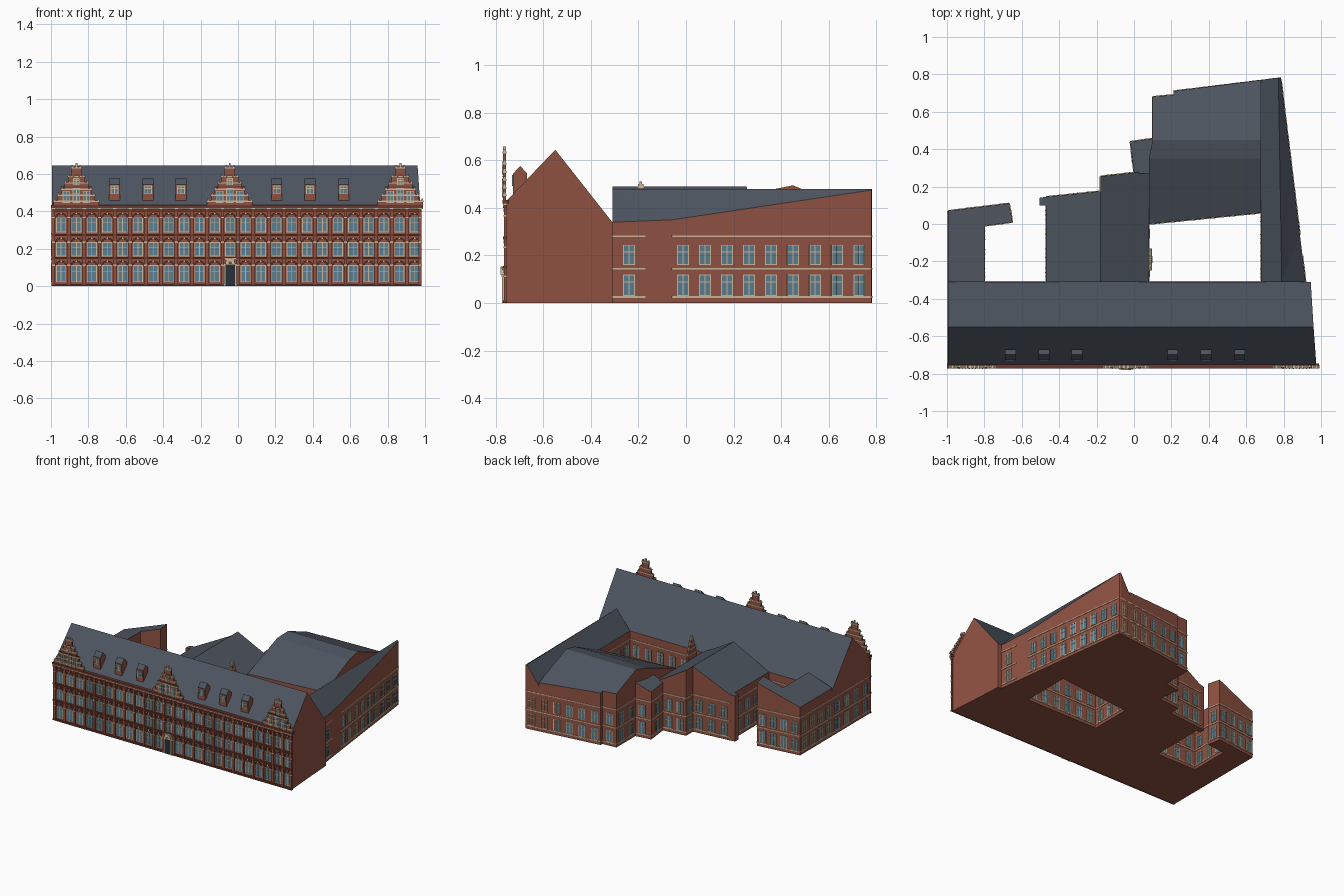
import bpy, bmesh, math
from mathutils import Vector


def material(name, rgb):
    m = bpy.data.materials.new(name)
    m.diffuse_color = (*rgb, 1)
    return m


BRICK = material("brick", (0.28, 0.085, 0.055))
DARK_BRICK = material("dark_brick", (0.15, 0.04, 0.028))
SLATE = material("slate", (0.075, 0.09, 0.115))
CREAM = material("cream_stone", (0.60, 0.48, 0.32))
GLASS = material("glass", (0.10, 0.21, 0.29))
DOOR = material("door_paint", (0.02, 0.03, 0.04))


def finish(name, bm, mats):
    bmesh.ops.recalc_face_normals(bm, faces=bm.faces)
    me = bpy.data.meshes.new(name)
    bm.to_mesh(me)
    bm.free()
    for m in mats:
        me.materials.append(m)
    ob = bpy.data.objects.new(name, me)
    bpy.context.collection.objects.link(ob)


def block(name, tops, base=0.0):
    """Roof polygons with brick walls dropped from their outer edges."""
    bm = bmesh.new()
    cache = {}

    def vert(x, y, z):
        k = (round(x, 4), round(y, 4), round(z, 4))
        if k not in cache:
            cache[k] = bm.verts.new(k)
        return cache[k]

    edges = {(a, b) for p in tops for a, b in zip(p, p[1:] + p[:1])}
    for p in tops:
        bm.faces.new([vert(*v) for v in p]).material_index = 1
        bm.faces.new([vert(x, y, base) for x, y, z in reversed(p)])
    for a, b in edges:
        if (b, a) not in edges:
            bm.faces.new([vert(*a), vert(*b), vert(*b[:2], base), vert(*a[:2], base)])
    finish(name, bm, [BRICK, SLATE])


bags = {}


def bag(name, mat):
    return bags.setdefault(name, (bmesh.new(), mat))[0]


def frame(p0, p1):
    """Wall frame: origin, direction along the wall, outward normal, length."""
    o, e = Vector((*p0, 0)), Vector((*p1, 0))
    d = (e - o).normalized()
    return o, d, Vector((d.y, -d.x, 0)), (e - o).length


def prism(bm, f, outline, n0, n1):
    """Extrude a (u, z) outline on a wall from depth n0 to n1."""
    o, d, n, _ = f
    a, b = [[bm.verts.new(o + d * u + n * k + Vector((0, 0, z))) for u, z in outline] for k in (n0, n1)]
    bm.faces.new(a[::-1])
    bm.faces.new(b)
    for i in range(len(a)):
        j = (i + 1) % len(a)
        bm.faces.new([a[i], a[j], b[j], b[i]])


def box(bm, f, u0, u1, z0, z1, n0, n1):
    prism(bm, f, [(u0, z0), (u1, z0), (u1, z1), (u0, z1)], n0, n1)


def arch(bm, f, u, z, r0, r1, squash, n0, n1, seg=6):
    pt = lambda r, i: (u + r * math.cos(math.pi * i / seg), z + squash * r * math.sin(math.pi * i / seg))
    prism(bm, f, [pt(r1, i) for i in range(seg + 1)] + [pt(r0, i) for i in range(seg, -1, -1)], n0, n1)


def window(f, u, z0, z1, w=0.05, n=0.0):
    h, t = w / 2, 0.004
    box(bag("window_glass", GLASS), f, u - h, u + h, z0, z1, n - 0.002, n + 0.002)
    bars = bag("window_frames", CREAM)
    zt = z0 + (z1 - z0) * 0.62
    for a in (u - h, u - t / 2, u + h - t):
        box(bars, f, a, a + t, z0, z1, n - 0.002, n + 0.005)
    for b in (z0, zt, z1 - t):
        box(bars, f, u - h, u + h, b, b + t, n - 0.002, n + 0.0045)


# ---- main range along the street
A, B = (-0.995, -0.55, 0.645), (0.96, -0.55, 0.645)
block("main_range", [
    [(-0.995, -0.755, 0.43), (0.975, -0.755, 0.43), B, A],
    [A, B, (0.945, -0.31, 0.34), (-0.995, -0.31, 0.34)]])

# ---- right wing, ridge along its length
A, B = (0.79, -0.31, 0.48), (0.772, 0.782, 0.48)
block("right_wing", [
    [(0.68, -0.31, 0.34), A, B, (0.68, 0.77, 0.34)],
    [A, (0.918, -0.31, 0.34), (0.8875, -0.06, 0.35)],
    [A, (0.8875, -0.06, 0.35), (0.785, 0.78, 0.475), B]])

# ---- rear hall with a broken roof
zb = lambda y: 0.495 - 0.406 * (y - 0.45)
A, B, C, D = (0.68, 0.35, 0.475), (0.08, 0.35, 0.475), (0.68, 0.45, 0.495), (0.1, 0.45, 0.495)
rear = [(0.68, 0.77), (0.21, 0.71), (0.21, 0.69), (0.1, 0.68)]
block("rear_hall", [
    [(0.08, 0.0, 0.34), (0.68, 0.06, 0.34), A, B],
    [B, A, C, D],
    [D, C] + [(x, y, zb(y)) for x, y in rear]])

# ---- link block and middle wing
block("link_block", [[(0.0, 0.27, 0.36), (0.11, 0.27, 0.41), (0.12, 0.46, 0.41), (-0.02, 0.44, 0.355)]])
A, B, C = (-0.18, -0.31, 0.49), (-0.18, 0.175, 0.49), (-0.18, 0.255, 0.49)
block("middle_wing_right", [[A, (0.08, -0.31, 0.34), (0.08, 0.285, 0.34), (0.0, 0.275, 0.386), C]])
block("middle_wing_left", [[(-0.47, -0.31, 0.34), A, B, (-0.47, 0.145, 0.34)]])
block("corner_turret", [[(-0.505, 0.10, 0.34), (-0.46, 0.10, 0.345), (-0.46, 0.147, 0.345), (-0.505, 0.14, 0.34)]])

# ---- left wing with a single pitch
zl = lambda x: 0.36 + 0.34 * (x + 0.995)
plan = [(-0.995, -0.31), (-0.8, -0.31), (-0.8, -0.01), (-0.65, 0.01), (-0.667, 0.11), (-0.995, 0.07)]
block("left_wing", [[(x, y, zl(x)) for x, y in plan]])

# ---- plain walls: stone bands and two storeys of windows
xr = lambda y: 0.918 - 0.122 * (y + 0.31)
walls = [
    ((xr(-0.31), -0.31), (xr(-0.17), -0.17), 1), ((xr(-0.06), -0.06), (0.785, 0.775), 9),
    ((0.785, 0.78), (0.21, 0.71), 6), ((0.21, 0.69), (0.1, 0.68), 1), ((0.1, 0.68), (0.1, 0.46), 2),
    ((0.12, 0.46), (-0.02, 0.44), 1), ((-0.02, 0.44), (0.0, 0.275), 1), ((0.0, 0.275), (-0.18, 0.255), 2),
    ((-0.18, 0.255), (-0.18, 0.175), 1), ((-0.18, 0.175), (-0.47, 0.145), 3), ((-0.47, 0.1), (-0.47, -0.31), 4),
    ((-0.47, -0.31), (-0.8, -0.31), 3), ((-0.8, -0.31), (-0.8, -0.01), 3), ((-0.8, -0.01), (-0.65, 0.01), 1),
    ((-0.65, 0.01), (-0.667, 0.11), 1), ((-0.667, 0.11), (-0.995, 0.07), 4), ((-0.995, 0.07), (-0.995, -0.31), 4),
    ((-0.995, -0.31), (-0.995, -0.755), 4),
    ((0.08, -0.31), (0.08, 0.0), 3), ((0.08, 0.0), (0.68, 0.06), 6), ((0.68, 0.06), (0.68, -0.31), 4),
    ((0.68, -0.31), (0.08, -0.31), 6)]
for p0, p1, count in walls:
    f = frame(p0, p1)
    for z in (0.022, 0.141, 0.278):
        box(bag("stone_bands", CREAM), f, 0, f[3], z, z + 0.007, -0.002, 0.004)
    for i in range(count):
        u = f[3] * (i + 0.5) / count
        window(f, u, 0.03, 0.12)
        window(f, u, 0.16, 0.245)

# ---- street front: u equals x on this wall
F = (Vector((0, -0.755, 0)), Vector((1, 0, 0)), Vector((0, -1, 0)), 2)
STEP = 0.0822
bays = [-0.946 + STEP * i for i in range(24)]
trim, stone = bag("front_brick_trim", DARK_BRICK), bag("front_stone_trim", CREAM)
piers = bag("front_piers", BRICK)
storeys = [(0.022, 0.112), (0.16, 0.235), (0.288, 0.368)]
for i, x in enumerate(bays):
    for k, (z0, z1) in enumerate(storeys):
        if i == 11 and k == 0:
            continue
        window(F, x, z0, z1, 0.054)
        arch(trim, F, x, z1, 0.022, 0.032, 0.8, -0.002, 0.009)
        box(stone, F, x - 0.004, x + 0.004, z1 + 0.015, z1 + 0.028, 0, 0.012)
for i in range(25):
    x = min(bays[0] - STEP / 2 + STEP * i, 0.973)
    box(piers, F, x - 0.009, x + 0.009, 0, 0.415, -0.002, 0.011)
    for z0, z1 in storeys:
        box(stone, F, x - 0.011, x + 0.011, z1 - 0.003, z1 + 0.003, 0, 0.013)
for z in (0.0, 0.145, 0.268, 0.40):
    box(trim, F, -0.998, 0.982, z, z + 0.011, -0.002, 0.014)
box(stone, F, -1.0, 0.988, 0.413, 0.419, -0.002, 0.016)
box(trim, F, -1.0, 0.99, 0.419, 0.434, -0.01, 0.018)


# ---- stepped gables
def stepped_gable(f, u, steps, z, n0, n1, tag):
    brick, caps = bag(tag, BRICK), bag(tag + "_coping", CREAM)
    for h, top in steps:
        box(brick, f, u - h, u + h, z, top, n0, n1)
        box(caps, f, u - h - 0.003, u + h + 0.003, top - 0.005, top + 0.002, n0 - 0.002, n1 + 0.003)
        for s in (-1, 1):
            box(caps, f, u + s * (h - 0.006) - 0.004, u + s * (h - 0.006) + 0.004, top, top + 0.013, n0, n1)
        z = top
    box(caps, f, u - 0.005, u + 0.005, z, z + 0.024, n0, n1)


for x in (-0.864, -0.044, 0.868):
    stepped_gable(F, x, [(0.122, 0.455), (0.1, 0.487), (0.082, 0.52), (0.064, 0.553), (0.046, 0.588), (0.027, 0.635)],
                  0.43, 0.002, 0.014, "front_gables")
    for dx in (-0.054, 0, 0.054):
        window(F, x + dx, 0.445, 0.51 if dx else 0.525, 0.04, 0.014)
    window(F, x, 0.54, 0.578, 0.034, 0.014)
    arch(trim, F, x, 0.578, 0.016, 0.022, 0.9, 0.014, 0.018)
    box(trim, F, x - 0.082, x + 0.082, 0.528, 0.534, 0.01, 0.018)
C = frame((0.08, -0.31), (0.08, 0.0))
stepped_gable(C, 0.12, [(0.055, 0.38), (0.04, 0.42), (0.026, 0.455), (0.013, 0.488)], 0.33, 0, 0.014, "courtyard_gable")
window(C, 0.12, 0.35, 0.41, 0.036, 0.014)

# ---- entrance with a stone crest
x = bays[11]
box(bag("front_door", DOOR), F, x - 0.029, x + 0.029, 0, 0.11, 0, 0.016)
for s in (-1, 1):
    box(stone, F, x + s * 0.03 - 0.004, x + s * 0.03 + 0.004, 0, 0.115, 0, 0.02)
box(stone, F, x - 0.038, x + 0.038, 0.112, 0.12, 0, 0.022)
arch(bag("door_crest", CREAM), F, x, 0.12, 0.008, 0.026, 1.3, 0, 0.026)
box(bag("door_crest", CREAM), F, x - 0.03, x + 0.03, 0.14, 0.152, 0, 0.02)

# ---- roof dormers on the street side
for i, x in enumerate((-0.66, -0.482, -0.305, 0.207, 0.385, 0.565)):
    a, b = x - 0.029, x + 0.029
    L, R = (a, -0.698, 0.577), (b, -0.698, 0.577)
    block(f"dormer_{i + 1}", [
        [(a, -0.727, 0.545), (b, -0.727, 0.545), R, L],
        [L, R, (b, -0.67, 0.547), (a, -0.67, 0.547)]], 0.455)
    D = (Vector((0, -0.727, 0)), F[1], F[2], 1)
    window(D, x, 0.492, 0.538, 0.042)

# ---- gather the repeated details into objects
for name, (bm, mat) in bags.items():
    finish(name, bm, [mat])
